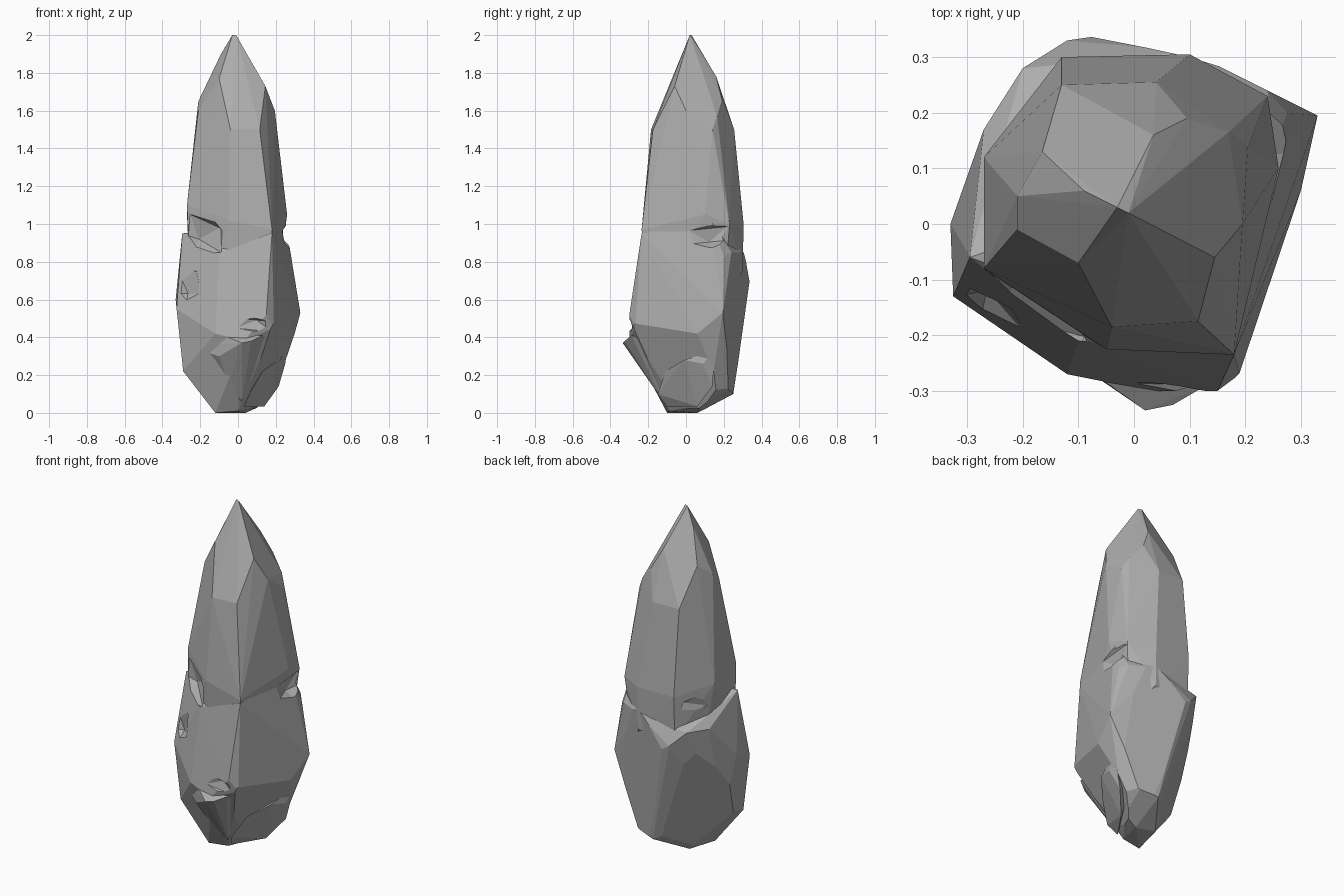
import bpy, bmesh
from mathutils import Vector, Matrix, Euler

old = bpy.data.objects.get("Cube")
if old:
    bpy.data.objects.remove(old, do_unlink=True)

grey = bpy.data.materials.new("stone grey")
grey.use_nodes = True
colour = (0.42, 0.42, 0.42, 1)
grey.diffuse_color = colour
grey.node_tree.nodes["Principled BSDF"].inputs["Base Color"].default_value = colour


def finish(name, bm):
    mesh = bpy.data.meshes.new(name)
    bmesh.ops.recalc_face_normals(bm, faces=bm.faces)
    bm.to_mesh(mesh)
    bm.free()
    mesh.materials.append(grey)
    obj = bpy.data.objects.new(name, mesh)
    bpy.context.collection.objects.link(obj)
    return obj


def hull(name, points, cuts=()):
    """Faceted chunk wrapped around its corner points, then split along flat planes."""
    bm = bmesh.new()
    for p in points:
        bm.verts.new(p)
    res = bmesh.ops.convex_hull(bm, input=bm.verts)
    junk = {v for v in res["geom_interior"] + res["geom_unused"]
            if isinstance(v, bmesh.types.BMVert)}
    bmesh.ops.delete(bm, geom=list(junk), context='VERTS')
    for point, normal in cuts:
        bmesh.ops.bisect_plane(bm, geom=bm.verts[:] + bm.edges[:] + bm.faces[:],
                               plane_co=point, plane_no=normal, clear_outer=True)
        bmesh.ops.holes_fill(bm, edges=[e for e in bm.edges if e.is_boundary])
    return finish(name, bm)


def chip(name, centre, radii, turn):
    """Coarse, angular lump used to knock a hollow out of the stone."""
    bm = bmesh.new()
    m = Matrix.LocRotScale(Vector(centre), Euler(turn), Vector(radii))
    bmesh.ops.create_icosphere(bm, subdivisions=1, radius=1, matrix=m)
    return finish(name, bm)


def combine(target, other, operation):
    mod = target.modifiers.new(operation, 'BOOLEAN')
    mod.operation = operation
    mod.solver = 'EXACT'
    mod.object = other
    bpy.context.view_layer.update()
    graph = bpy.context.evaluated_depsgraph_get()
    mesh = bpy.data.meshes.new_from_object(target.evaluated_get(graph))
    target.modifiers.clear()
    target.data = mesh
    bpy.data.objects.remove(other, do_unlink=True)


# Pointed upper shaft
shaft = hull("stone_shaft", [
    (-.03, .03, 2), (-.01, .02, 2), (-.09, .06, 1.9),
    (-.1, -.07, 1.77), (.145, -.06, 1.73), (.035, .16, 1.78), (-.165, .13, 1.72),
    (.095, .19, 1.66), (.17, .165, 1.57), (.195, 0, 1.6), (.205, .14, 1.5),
    (-.21, .05, 1.65), (-.21, -.01, 1.6), (-.04, -.185, 1.5), (.115, -.175, 1.5),
    (.04, .255, 1.5), (-.13, .25, 1.5),
    (-.27, -.08, 1.1), (-.05, -.225, 1.02), (.18, -.235, .97),
    (.26, .1, 1.05), (.24, .23, 1), (.1, .305, 1), (-.13, .3, 1), (-.27, .12, 1.05),
    (.1, .3, .75), (-.13, .29, .75),
    (-.25, -.1, .6), (-.05, -.2, .6), (.15, -.2, .6), (.2, .2, .6), (-.2, .15, .6)])

# Broad lower boulder with big flat split faces at the back and an undercut corner
base = hull("stone_base", [
    (.33, .195, .53), (.3, .06, .42), (.275, .2, .83), (.25, .13, 1.02), (.24, .24, .85),
    (.1, .31, .85), (-.05, .34, .68), (-.12, .33, .72), (-.2, .28, .8),
    (-.27, .17, .8), (-.33, 0, .6), (-.325, -.13, .55), (-.295, -.06, .95),
    (-.1, -.21, .85), (.18, -.235, .95),
    (.15, -.3, .52), (.19, -.27, .45), (-.12, -.27, .42), (.03, -.3, .38),
    (-.29, -.12, .22), (-.28, .06, .26), (-.12, -.1, 0), (0, -.09, .01),
    (.04, .06, 0), (-.08, .08, .01), (.13, .08, .04), (.2, .13, .12),
    (.15, .24, .13), (.04, .25, .1), (.23, 0, .22)],
    [((-.115, .345, .675), (-.196, .179, -.079)),
     ((.33, .207, .53), (.285, 1, -.081)),
     ((.3, .06, .42), (.119, -.05, -.062))])
combine(base, shaft, 'UNION')

# Jutting lip above the foot
lip = hull("stone_lip", [
    (.02, -.335, .37), (.07, -.325, .38), (-.28, -.13, .36), (-.1, -.25, .3),
    (.13, -.29, .41), (.16, -.2, .38), (-.1, -.25, .42), (-.05, -.17, .15),
    (-.26, 0, .3), (.1, 0, .42), (.02, -.12, .06)])
combine(base, lip, 'UNION')

# Loose-looking ridge tucked under the front corner
ridge = hull("stone_ridge", [
    (.03, -.1, .03), (.06, -.15, .1), (.13, -.11, .22), (.22, -.01, .28),
    (.14, .06, .035), (.215, .14, .14), (.25, .09, .26), (.1, .1, .2), (.26, .15, .33)])
combine(base, ridge, 'UNION')

# Hollows knocked out of the waist, the front left flank and above the lip
for args in [
    ("front_hollow", (-.2, -.19, .95), (.18, .1, .12), (0, .4, -.6)),
    ("flank_hollow", (-.28, -.19, .69), (.1, .08, .13), (0, 0, -.6)),
    ("side_hollow", (.29, .12, .94), (.075, .19, .08), (.1, 0, 0)),
    ("back_hollow", (-.25, .24, .94), (.19, .08, .09), (0, .4, .9)),
    ("lip_hollow", (.05, -.34, .47), (.19, .07, .06), (0, .1, .1)),
]:
    combine(base, chip(*args), 'DIFFERENCE')

base.name = "standing_stone"
for face in base.data.polygons:
    face.use_smooth = False
